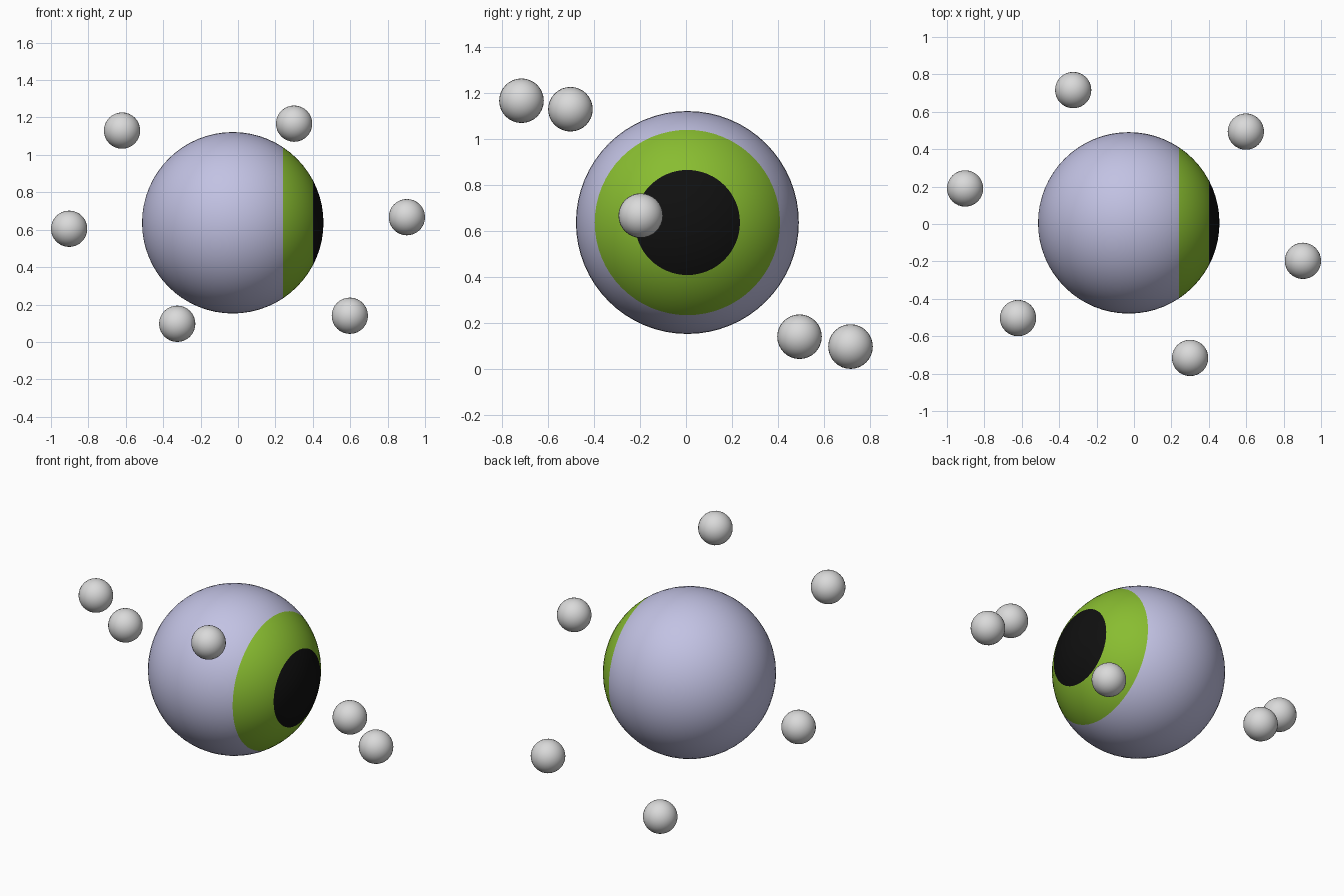
import bpy
import math

if "Cube" in bpy.data.objects:
    bpy.data.objects.remove(bpy.data.objects["Cube"])


def material(name, rgb):
    mat = bpy.data.materials.new(name)
    mat.diffuse_color = (*rgb, 1.0)
    mat.use_nodes = True
    mat.node_tree.nodes["Principled BSDF"].inputs["Base Color"].default_value = mat.diffuse_color
    return mat


WHITE = material("pale_lavender", (0.54, 0.54, 0.77))
GREEN = material("leaf_green", (0.25, 0.51, 0.03))
BLACK = material("black", (0.005, 0.005, 0.005))
GREY = material("light_grey", (0.7, 0.7, 0.7))


def ball(name, centre, radius, segments, rings, mats):
    # Poles lie along x
    bpy.ops.mesh.primitive_uv_sphere_add(
        segments=segments, ring_count=rings, radius=radius,
        location=centre, rotation=(0, math.pi / 2, 0))
    obj = bpy.context.object
    obj.name = name
    bpy.ops.object.transform_apply(location=False, rotation=True, scale=False)
    for mat in mats:
        obj.data.materials.append(mat)
    bpy.ops.object.shade_smooth()
    return obj


# Eyeball: iris and pupil are bands of rings around the +x pole
R = 0.485
eye = ball("eyeball", (-0.028, 0.006, 0.637), R, 64, 32, (WHITE, GREEN, BLACK))
iris_x = R * math.cos(math.radians(56.25))
pupil_x = R * math.cos(math.radians(28.125))
for face in eye.data.polygons:
    face.material_index = (face.center.x > iris_x) + (face.center.x > pupil_x)

# Six small balls floating around the eyeball
spots = [(-0.62, -0.503, 1.13), (0.30, -0.716, 1.167), (0.903, -0.197, 0.667),
         (0.598, 0.494, 0.14), (-0.325, 0.716, 0.097), (-0.903, 0.19, 0.605)]
for i, spot in enumerate(spots):
    ball(f"orbiting_ball_{i + 1}", spot, 0.097, 32, 16, (GREY,))
